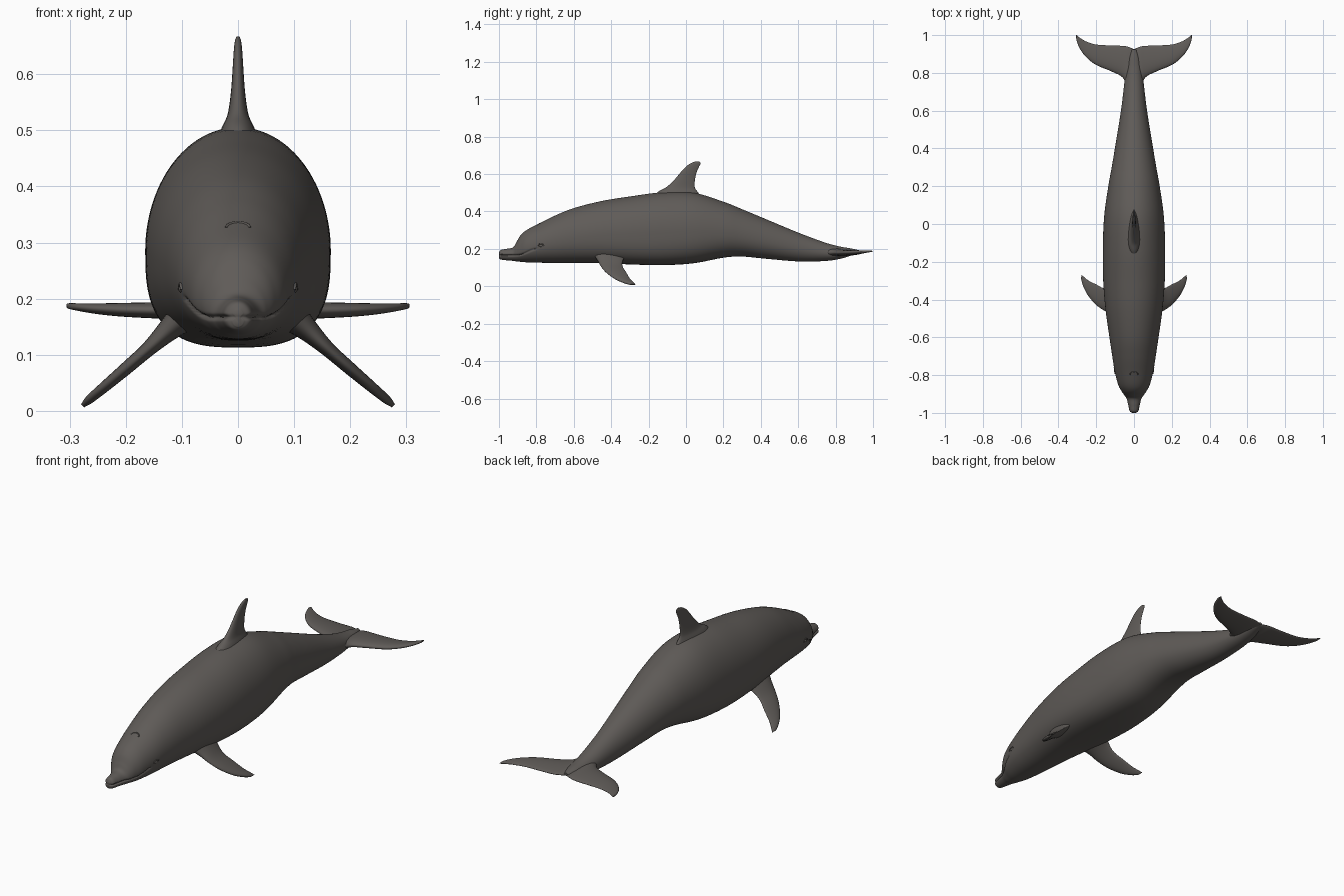
import bpy, bmesh, math
from mathutils import Vector

cube = bpy.data.objects.get("Cube")
if cube:
    bpy.data.objects.remove(cube)

skin = bpy.data.materials.new("warm dark grey skin")
skin.use_nodes = True
colour = (0.115, 0.105, 0.097, 1)
skin.diffuse_color = colour
skin.node_tree.nodes["Principled BSDF"].inputs["Base Color"].default_value = colour


def spline(rows, steps):
    """Smooth curve through rows of numbers (Catmull-Rom)."""
    rows = [Vector(r) for r in rows]
    padded = [2 * rows[0] - rows[1]] + rows + [2 * rows[-1] - rows[-2]]
    result = []
    for a, b, c, d in zip(padded, padded[1:], padded[2:], padded[3:]):
        for i in range(steps):
            t = i / steps
            result.append(b + (c - a) * t / 2
                          + (2 * a - 5 * b + 4 * c - d) * t * t / 2
                          + (3 * b - a - 3 * c + d) * t ** 3 / 2)
    return result + [rows[-1]]


def finish(obj, angle=60):
    obj.data.materials.append(skin)
    bpy.ops.object.select_all(action='DESELECT')
    obj.select_set(True)
    bpy.context.view_layer.objects.active = obj
    bpy.ops.object.shade_smooth_by_angle(angle=math.radians(angle))


def loft(name, rings):
    """Skin a closed surface over a row of rings."""
    bm = bmesh.new()
    loops = [[bm.verts.new(p) for p in ring] for ring in rings]
    for one, two in zip(loops, loops[1:]):
        for i in range(len(one)):
            j = (i + 1) % len(one)
            bm.faces.new((one[i], one[j], two[j], two[i]))
    bm.faces.new(loops[0])
    bm.faces.new(loops[-1])
    bmesh.ops.recalc_face_normals(bm, faces=bm.faces)
    mesh = bpy.data.meshes.new(name)
    bm.to_mesh(mesh)
    bm.free()
    obj = bpy.data.objects.new(name, mesh)
    bpy.context.collection.objects.link(obj)
    finish(obj)
    return obj


def body_ring(row, count=112):
    y, half, low, high = row
    middle = low + 0.45 * (high - low)
    flat = 1 - 0.3 * math.exp(-((y + 0.2) / 0.45) ** 2)
    # mouth line: rises into a smile near the eye, then fades out
    rise = min(max((y + 0.9) / 0.11, 0), 1)
    mouth = 0.167 + 0.035 * rise * rise * (3 - 2 * rise)
    depth = 0.007 * min(max((-0.785 - y) / 0.03, 0), 1)
    ring = []
    for i in range(count):
        a = 2 * math.pi * i / count
        c, s = math.cos(a), math.sin(a)
        if s >= 0:
            x, z = half * c, middle + (high - middle) * s
        else:
            x = half * math.copysign(abs(c) ** flat, c)
            z = middle - (middle - low) * abs(s) ** flat
        groove = depth * math.exp(-((z - mouth) / 0.004) ** 2)
        x -= math.copysign(min(groove, abs(x) * 0.6), x)
        ring.append((x, y, z))
    return ring


def fin(name, sections, side=1):
    """Streamlined blade; sections are x, z, leading y, trailing y, half thickness."""
    rows = spline(sections, 6)
    rings = []
    for k, (x, z, lead, trail, thick) in enumerate(rows):
        before, after = rows[max(k - 1, 0)], rows[min(k + 1, len(rows) - 1)]
        span = Vector((after[0] - before[0], after[1] - before[1])).normalized()
        ring = []
        for i in range(32):
            a = 2 * math.pi * i / 32
            along = (1 - math.cos(a)) / 2
            off = thick * math.sin(a) * (1.2 - 0.55 * along)
            ring.append((side * (x - span.y * off),
                         lead + (trail - lead) * along,
                         z + span.x * off))
        rings.append(ring)
    return loft(name, rings)


def tube(name, points, radius):
    curve = bpy.data.curves.new(name, 'CURVE')
    curve.dimensions = '3D'
    curve.bevel_depth = radius
    curve.bevel_resolution = 2
    curve.use_fill_caps = True
    line = curve.splines.new('POLY')
    line.points.add(len(points) - 1)
    for point, p in zip(line.points, points):
        point.co = (*p, 1)
    obj = bpy.data.objects.new(name, curve)
    bpy.context.collection.objects.link(obj)
    bpy.ops.object.select_all(action='DESELECT')
    obj.select_set(True)
    bpy.context.view_layer.objects.active = obj
    bpy.ops.object.convert(target='MESH')
    finish(bpy.context.object)


# Body with beak, melon and tail stock: y, half width, underside, back
body_rows = [
    (-1, .01, .15, .18), (-.99, .024, .143, .194), (-.96, .031, .139, .2),
    (-.925, .04, .136, .208), (-.907, .051, .133, .235),
    (-.885, .066, .131, .272), (-.85, .084, .128, .302),
    (-.78, .102, .126, .338), (-.7, .115, .125, .378),
    (-.6, .13, .125, .418), (-.45, .151, .123, .456),
    (-.3, .163, .117, .48), (-.13, .165, .113, .502), (.04, .158, .123, .5),
    (.2, .136, .153, .452), (.3, .118, .159, .412), (.42, .098, .148, .362),
    (.6, .069, .133, .287), (.74, .052, .135, .235), (.82, .042, .146, .213),
    (.88, .03, .163, .203), (.925, .01, .18, .193)]
loft("body", [body_ring(r) for r in spline(body_rows, 8)])

# Dorsal fin with a flared root
fin("dorsal_fin", [
    (0, .46, -.2, .1, .05), (0, .505, -.15, .062, .03),
    (0, .53, -.105, .047, .019), (0, .57, -.062, .048, .013),
    (0, .61, -.028, .057, .01), (0, .64, 0, .07, .008),
    (0, .658, .026, .078, .006), (0, .667, .048, .07, .003)])

flipper = [
    (.09, .175, -.5, -.31, .032), (.125, .143, -.475, -.335, .021),
    (.16, .11, -.457, -.34, .014), (.2, .075, -.428, -.32, .012),
    (.24, .041, -.382, -.3, .01), (.265, .02, -.335, -.28, .008),
    (.277, .009, -.3, -.27, .004)]
fluke = [
    (0, .182, .66, .925, .02), (.03, .182, .71, .938, .02),
    (.06, .18, .775, .943, .018), (.12, .179, .808, .945, .016),
    (.2, .18, .842, .95, .013), (.25, .182, .88, .965, .01),
    (.285, .185, .925, .985, .007), (.302, .187, .965, .999, .005),
    (.306, .187, .983, 1, .002)]

for label, side in (("left", 1), ("right", -1)):
    fin(label + "_flipper", flipper, side)
    fin(label + "_fluke", fluke, side)
    # Eye and its upper lid crease
    bpy.ops.mesh.primitive_uv_sphere_add(
        segments=20, ring_count=12, radius=.01, location=(side * .097, -.775, .217))
    eye = bpy.context.object
    eye.name = label + "_eye"
    eye.scale = (.9, 1.2, .8)
    finish(eye)
    arc = [math.pi * i / 12 for i in range(13)]
    tube(label + "_eyelid", [(side * (.1025 + .015 * math.cos(a)* .13),
                              -.775 + .017 * math.cos(a),
                              .216 + .01 * math.sin(a)) for a in arc], .003)

# Blowhole crease on top of the head
tube("blowhole", [(.021 * math.cos(a), -.797 + .014 * math.sin(a),
                   .326 + .01 * math.sin(a)) for a in arc], .0025)
